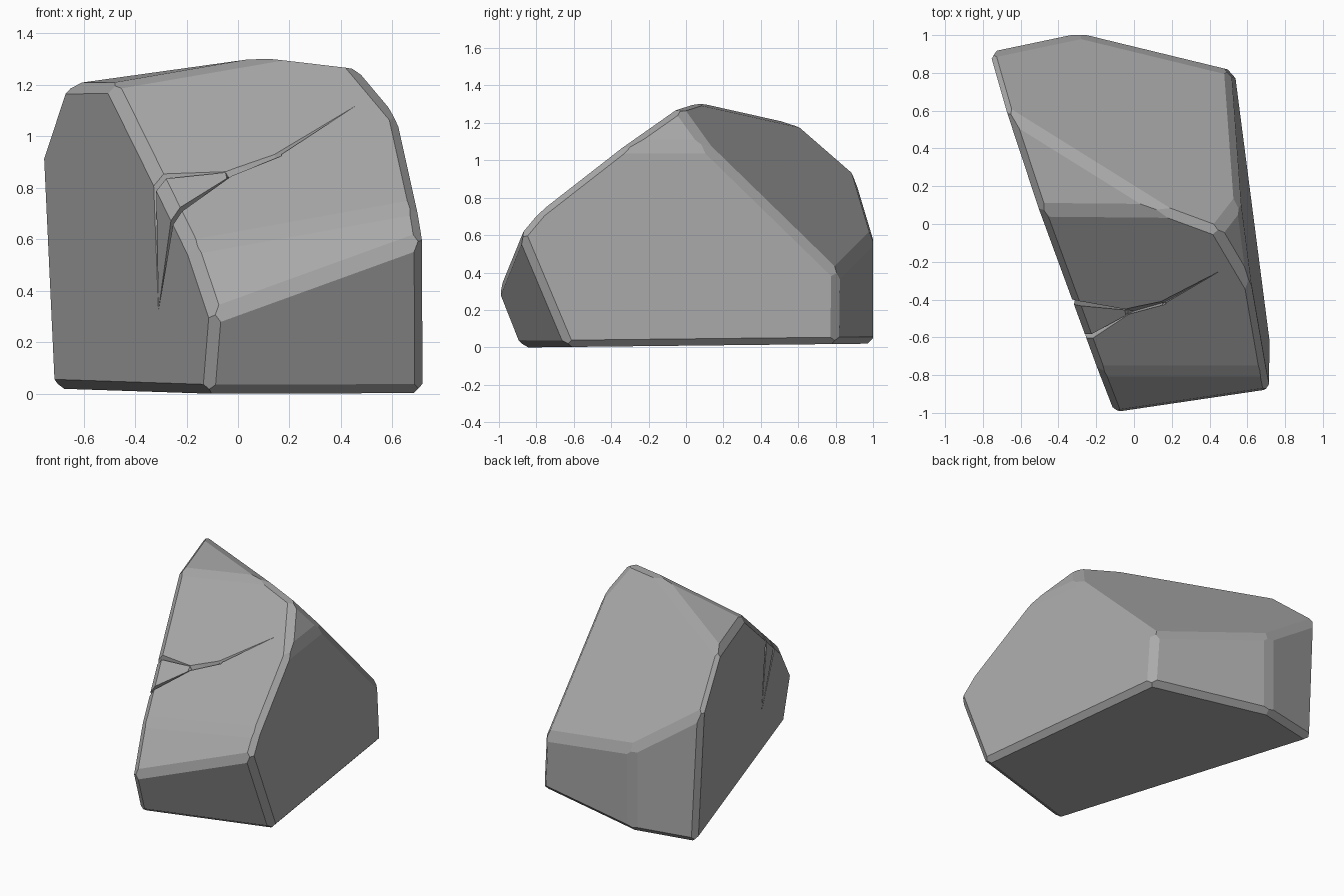
import bpy
import bmesh
from mathutils import Vector

cube = bpy.data.objects.get("Cube")
if cube:
    bpy.data.objects.remove(cube, do_unlink=True)

CHAMFER = 0.042

# Outward normal and offset of each broken stone face
FACES = {
    "base": ((0, 0.011, -1), -0.009),
    "front": ((0.3, -1, -0.42), 0.853),
    "front_slope": ((-0.18, -0.81, 1), 1.237),
    "back_slope": ((0.49, 1.01, 1), 1.471),
    "left_side": ((1, 0.129, 0.057), 0.64),
    "back": ((0.243, 1, 0), 0.939),
    "back_corner": ((-0.21, 1, 0), 1.07),
    "right_side": ((-1, -0.33, -0.05), 0.419),
    "crown": ((-0.173, -0.054, 1), 1.287),
    "shoulder": ((1.53, 0.2, 1), 1.962),
    "front_nick": ((-0.18, -1.23, 1), 1.565),
}

# Cracks: two points across the mouth, the far end, and the deep tip
CRACKS = {
    "upper_crack": ((-0.37, -0.395, 0.88), (-0.37, -0.43, 0.88),
                    (0.0, -0.46, 0.87), (-0.31, -0.38, 0.3)),
    "lower_crack": ((-0.26, -0.615, 0.72), (-0.25, -0.655, 0.72),
                    (0.0, -0.465, 0.87), (-0.31, -0.38, 0.32)),
    "middle_crack": ((-0.06, -0.45, 0.88), (-0.06, -0.49, 0.86),
                     (0.17, -0.405, 0.94), (0.17, -0.425, 0.93),
                     (0.0, -0.46, 0.78), (0.16, -0.415, 0.87)),
    "long_crack": ((0.14, -0.41, 0.94), (0.14, -0.435, 0.93),
                   (0.48, -0.235, 1.14), (0.16, -0.415, 0.85)),
}


def cut(bm, normal, offset):
    """Slice off everything beyond a plane and cap the opening."""
    n = Vector(normal)
    bmesh.ops.bisect_plane(bm, geom=bm.verts[:] + bm.edges[:] + bm.faces[:],
                           dist=1e-5, plane_co=n * offset / n.length_squared,
                           plane_no=n, clear_outer=True)
    rim = [e for e in bm.edges if e.is_boundary]
    if rim:
        bmesh.ops.holes_fill(bm, edges=rim, sides=0)
    bmesh.ops.recalc_face_normals(bm, faces=bm.faces[:])
    bm.normal_update()


def make_object(name, bm):
    mesh = bpy.data.meshes.new(name)
    bm.to_mesh(mesh)
    bm.free()
    ob = bpy.data.objects.new(name, mesh)
    bpy.context.collection.objects.link(ob)
    return ob


# Stone body, split out of a block
bm = bmesh.new()
bmesh.ops.create_cube(bm, size=5)
for normal, offset in FACES.values():
    cut(bm, normal, offset)

# Worn edges: one flat chamfer along every sharp edge
chamfers = []
for e in bm.edges:
    if len(e.link_faces) == 2 and e.calc_face_angle(0) > 0.2:
        n = (e.link_faces[0].normal + e.link_faces[1].normal).normalized()
        half = e.link_faces[0].normal.angle(n)
        depth = CHAMFER * Vector((half, 1)).normalized().x
        chamfers.append((n, e.verts[0].co.dot(n) - depth))
for normal, offset in chamfers:
    cut(bm, normal, offset)
rock = make_object("rock", bm)

# Thin wedge cracks on the front slope and right side
for name, points in CRACKS.items():
    bm = bmesh.new()
    for p in points:
        bm.verts.new(p)
    bmesh.ops.convex_hull(bm, input=bm.verts[:])
    bmesh.ops.recalc_face_normals(bm, faces=bm.faces[:])
    cutter = make_object(name, bm)
    cutter.hide_render = True
    mod = rock.modifiers.new(name, 'BOOLEAN')
    mod.operation = 'DIFFERENCE'
    mod.solver = 'EXACT'
    mod.object = cutter
    bpy.context.view_layer.objects.active = rock
    bpy.ops.object.modifier_apply(modifier=name)
    bpy.data.objects.remove(cutter, do_unlink=True)

# Plain stone colour
stone = bpy.data.materials.new("stone_grey")
stone.use_nodes = True
colour = (0.4, 0.4, 0.4, 1)
stone.diffuse_color = colour
stone.node_tree.nodes["Principled BSDF"].inputs["Base Color"].default_value = colour
rock.data.materials.clear()
rock.data.materials.append(stone)
for poly in rock.data.polygons:
    poly.material_index = 0
    poly.use_smooth = False
